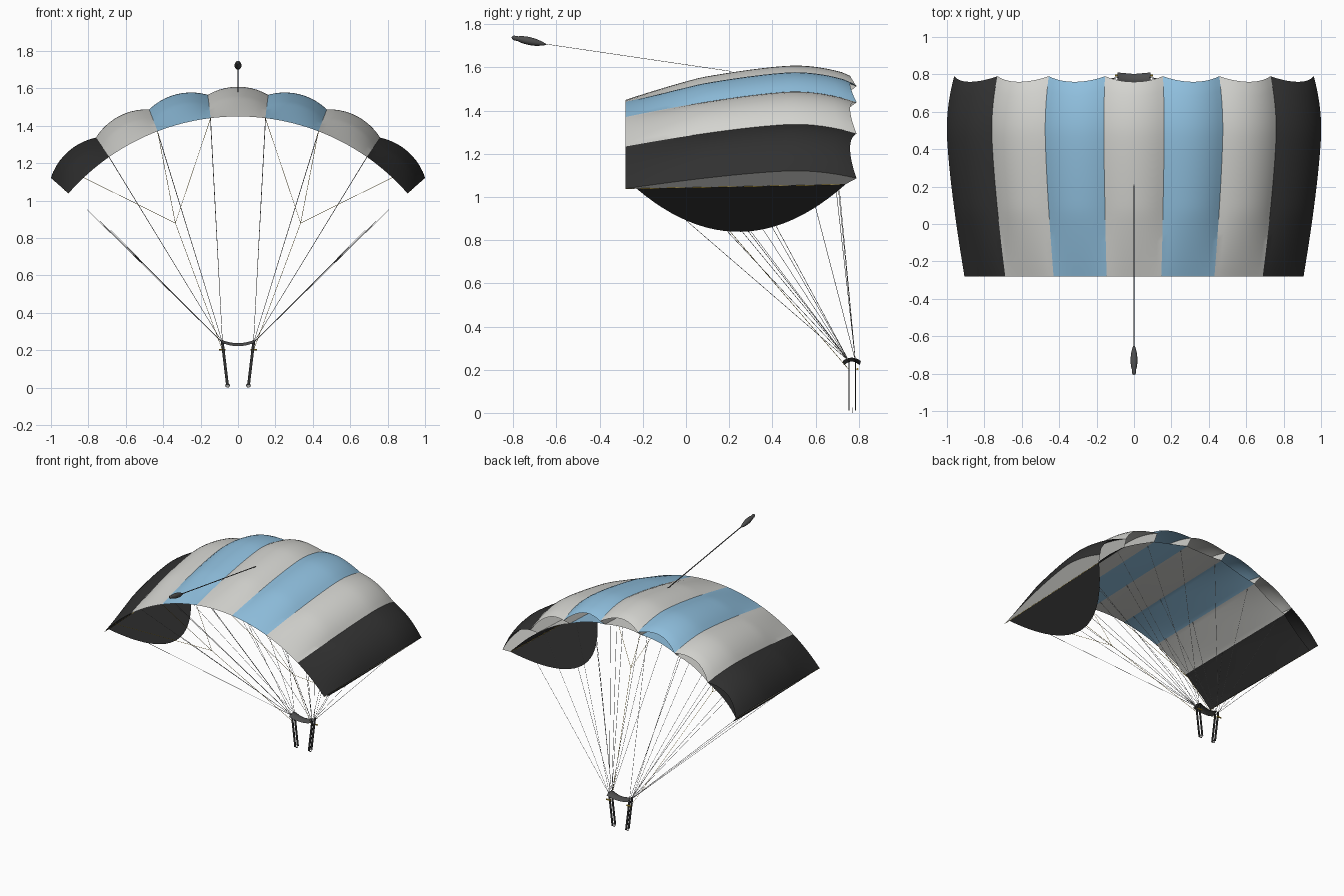
import bpy, bmesh, math
from mathutils import Vector

if "Cube" in bpy.data.objects:
    bpy.data.objects.remove(bpy.data.objects["Cube"])

# ---------- materials ----------
def mat(name, c):
    m = bpy.data.materials.new(name)
    m.diffuse_color = (*c, 1)
    m.use_nodes = True
    m.node_tree.nodes["Principled BSDF"].inputs["Base Color"].default_value = m.diffuse_color
    return m

GREY = mat("light grey fabric", (0.66, 0.66, 0.63))
BLUE = mat("sky blue fabric", (0.28, 0.53, 0.74))
BLACK = mat("black fabric", (0.03, 0.03, 0.03))
DARK = mat("dark grey fabric", (0.075, 0.075, 0.075))
LINE = mat("line grey", (0.35, 0.35, 0.35))
YELLOW = mat("brake yellow", (0.75, 0.5, 0.05))
METAL = mat("metal", (0.4, 0.4, 0.4))

# ---------- helpers ----------
def finish(name, bm, mats, angle=40):
    me = bpy.data.meshes.new(name)
    bm.to_mesh(me)
    bm.free()
    for m in mats:
        me.materials.append(m)
    ob = bpy.data.objects.new(name, me)
    bpy.context.collection.objects.link(ob)
    bpy.ops.object.select_all(action='DESELECT')
    ob.select_set(True)
    bpy.context.view_layer.objects.active = ob
    bpy.ops.object.shade_smooth_by_angle(angle=math.radians(angle))
    return ob

def grid(bm, fn, nu, nv, mi=0):
    """Sheet from fn(u, v) with u, v running 0..1."""
    vs = [[bm.verts.new(fn(i / nu, j / nv)) for j in range(nv + 1)] for i in range(nu + 1)]
    for i in range(nu):
        for j in range(nv):
            f = bm.faces.new((vs[i][j], vs[i + 1][j], vs[i + 1][j + 1], vs[i][j + 1]))
            f.material_index = mi

def lines(name, paths, material, radius):
    cu = bpy.data.curves.new(name, 'CURVE')
    cu.dimensions = '3D'
    cu.bevel_depth = radius
    cu.bevel_resolution = 0
    for p in paths:
        s = cu.splines.new('POLY')
        s.points.add(len(p) - 1)
        for pt, co in zip(s.points, p):
            pt.co = (*co, 1)
    cu.materials.append(material)
    ob = bpy.data.objects.new(name, cu)
    bpy.context.collection.objects.link(ob)

# ---------- canopy shape: arc around the line confluence ----------
CZ, Y0, STEP = 0.246, -0.28, math.radians(13.95)

def polar(a, y, r):
    return Vector((r * math.sin(a), y, CZ + r * math.cos(a)))

def upper_r(y):
    if y < 0.5:
        return 1.33 - 0.126 * ((0.5 - y) / 0.78) ** 1.39
    return 1.33 - 0.053 * ((y - 0.5) / 0.29) ** 2

def lower_r(y):
    return 1.204 + 0.032 * (y - Y0) / 1.02

def scallop(v):
    return 1 - (2 * v - 1) ** 2

CELL_MATS = [GREY, BLUE, BLACK]
CELL_COLOUR = [2, 0, 1, 0, 1, 0, 2]
top, bottom, ribs = bmesh.new(), bmesh.new(), bmesh.new()
for c in range(7):
    def angle(v, c=c):
        return (c - 3.5 + v) * STEP

    def upper(u, v):
        y = Y0 + u * (1.07 - 0.03 * scallop(v))
        r = upper_r(y)
        puff = 0.033 * scallop(v) * min(1, (r - lower_r(y)) / 0.06)
        return polar(angle(v), y, r + puff)

    def lower(u, v):
        y = Y0 + u * (1.02 - 0.015 * scallop(v))
        return polar(angle(v), y, lower_r(y) - 0.008 * scallop(v) * math.sin(math.pi * u))

    grid(top, upper, 28, 10, CELL_COLOUR[c])
    grid(bottom, lower, 20, 10, CELL_COLOUR[c])
for bm in (top, bottom):
    bmesh.ops.remove_doubles(bm, verts=bm.verts, dist=0.0005)
bmesh.ops.reverse_faces(bottom, faces=bottom.faces[:])

for k in range(8):
    a = (k - 3.5) * STEP
    def rib(u, v):
        yl, yu = Y0 + 1.02 * u, Y0 + 1.07 * u
        return polar(a, yl, lower_r(yl)).lerp(polar(a, yu, upper_r(yu)), v)
    grid(ribs, rib, 28, 1)
    if k < 4:
        bmesh.ops.reverse_faces(ribs, faces=ribs.faces[-28:])
finish("canopy_top_skin", top, CELL_MATS, 25)
finish("canopy_bottom_skin", bottom, CELL_MATS, 25)
finish("canopy_ribs", ribs, [GREY])

# ---------- stabilizer panels hanging from both tips ----------
END = 3.5 * STEP
def stab_r(y):
    t = (y - 0.255) / 0.485
    return lower_r(y) - 0.32 * max(0, 1 - t * t)

bm = bmesh.new()
for s in (-1, 1):
    def panel(u, v):
        y = -0.23 + 0.97 * u
        return polar(s * END, y, lower_r(y) + (stab_r(y) - lower_r(y)) * v)
    grid(bm, panel, 24, 4)
bmesh.ops.remove_doubles(bm, verts=bm.verts, dist=0.0005)
finish("stabilizers", bm, [BLACK])

# ---------- suspension and brake lines ----------
sus, brake = [], []
for s in (-1, 1):
    front, rear = (s * 0.083, 0.785, 0.24), (s * 0.083, 0.755, 0.24)
    for k in (0.5, 1.5, 2.5):
        for y, start in ((0.67, front), (0.1, rear), (-0.18, rear)):
            sus.append([start, polar(s * k * STEP, y, lower_r(y))])
    for y, start in ((0.6, front), (0.3, rear), (0.0, rear)):
        sus.append([start, polar(s * END, y, stab_r(y))])
    node = (s * 0.335, 0.17, 0.88)
    brake.append([(s * 0.083, 0.755, 0.2), node])
    for k in (0.5, 1.5, 3.1):
        brake.append([node, polar(s * k * STEP, Y0, 1.204)])
    brake.append([polar(s * END, Y0, 1.204), polar(s * END, 0.74, 1.234)])
lines("suspension_lines", sus, LINE, 0.0012)
lines("brake_lines", brake, YELLOW, 0.0012)

# ---------- risers: thin webbing straps with rings and toggles ----------
def strap(bm, a, b, w, t):
    a, b = Vector(a), Vector(b)
    side = Vector((w / 2, 0, 0))
    d = (b - a).cross(side).normalized() * (t / 2)
    q = [[bm.verts.new(p + side * i + d * j) for i, j in ((-1, -1), (1, -1), (1, 1), (-1, 1))] for p in (a, b)]
    for i in range(4):
        j = (i + 1) % 4
        bm.faces.new((q[0][i], q[0][j], q[1][j], q[1][i]))
    bm.faces.new(q[0][::-1])
    bm.faces.new(q[1])

bm = bmesh.new()
for s in (-1, 1):
    for y in (0.755, 0.785):
        strap(bm, (s * 0.056, y, 0.012), (s * 0.084, y, 0.245), 0.015, 0.003)
bmesh.ops.recalc_face_normals(bm, faces=bm.faces[:])
finish("risers", bm, [BLACK])
for s in (-1, 1):
    bpy.ops.mesh.primitive_torus_add(major_radius=0.01, minor_radius=0.0025, major_segments=16, minor_segments=6,
                                     location=(s * 0.056, 0.77, 0.0125), rotation=(math.pi / 2, 0, 0))
    ring = bpy.context.object
    ring.name = "riser_ring"
    ring.data.materials.append(METAL)
    bpy.ops.object.shade_smooth()
    bpy.ops.mesh.primitive_cylinder_add(vertices=10, radius=0.005, depth=0.036,
                                        location=(s * 0.084, 0.794, 0.203), rotation=(0, math.pi / 2, 0))
    toggle = bpy.context.object
    toggle.name = "brake_toggle"
    toggle.data.materials.append(YELLOW)
    bpy.ops.object.shade_smooth_by_angle()

# ---------- slider: small saddle of cloth between the risers ----------
bm = bmesh.new()
def slider(u, v):
    p, q = 2 * u - 1, 2 * v - 1
    return (p * 0.088, 0.768 + q * (0.042 - 0.008 * (1 - abs(p))), 0.238 + 0.018 * p * p - 0.016 * q * q)
grid(bm, slider, 12, 8)
finish("slider", bm, [DARK])

# ---------- pilot chute and bridle ----------
bm = bmesh.new()
strap(bm, (0, 0.21, 1.582), (0, -0.66, 1.71), 0.008, 0.002)
bmesh.ops.recalc_face_normals(bm, faces=bm.faces[:])
finish("bridle", bm, [DARK])

tail, tip = Vector((0, -0.648, 1.707)), Vector((0, -0.808, 1.739))
profile = [(0, 0.002), (0.1, 0.009), (0.3, 0.0165), (0.5, 0.019), (0.7, 0.0165),
           (0.8, 0.012), (0.85, 0.011), (0.92, 0.0115), (0.97, 0.008), (1, 0.001)]
bm = bmesh.new()
def pilot(u, v):
    t, r = profile[round(u * (len(profile) - 1))]
    a = 2 * math.pi * v
    return tail.lerp(tip, t) + Vector((r * math.cos(a), 0, r * math.sin(a)))
grid(bm, pilot, len(profile) - 1, 20)
bmesh.ops.remove_doubles(bm, verts=bm.verts, dist=0.0001)
bmesh.ops.recalc_face_normals(bm, faces=bm.faces[:])
finish("pilot_chute", bm, [DARK], 60)
